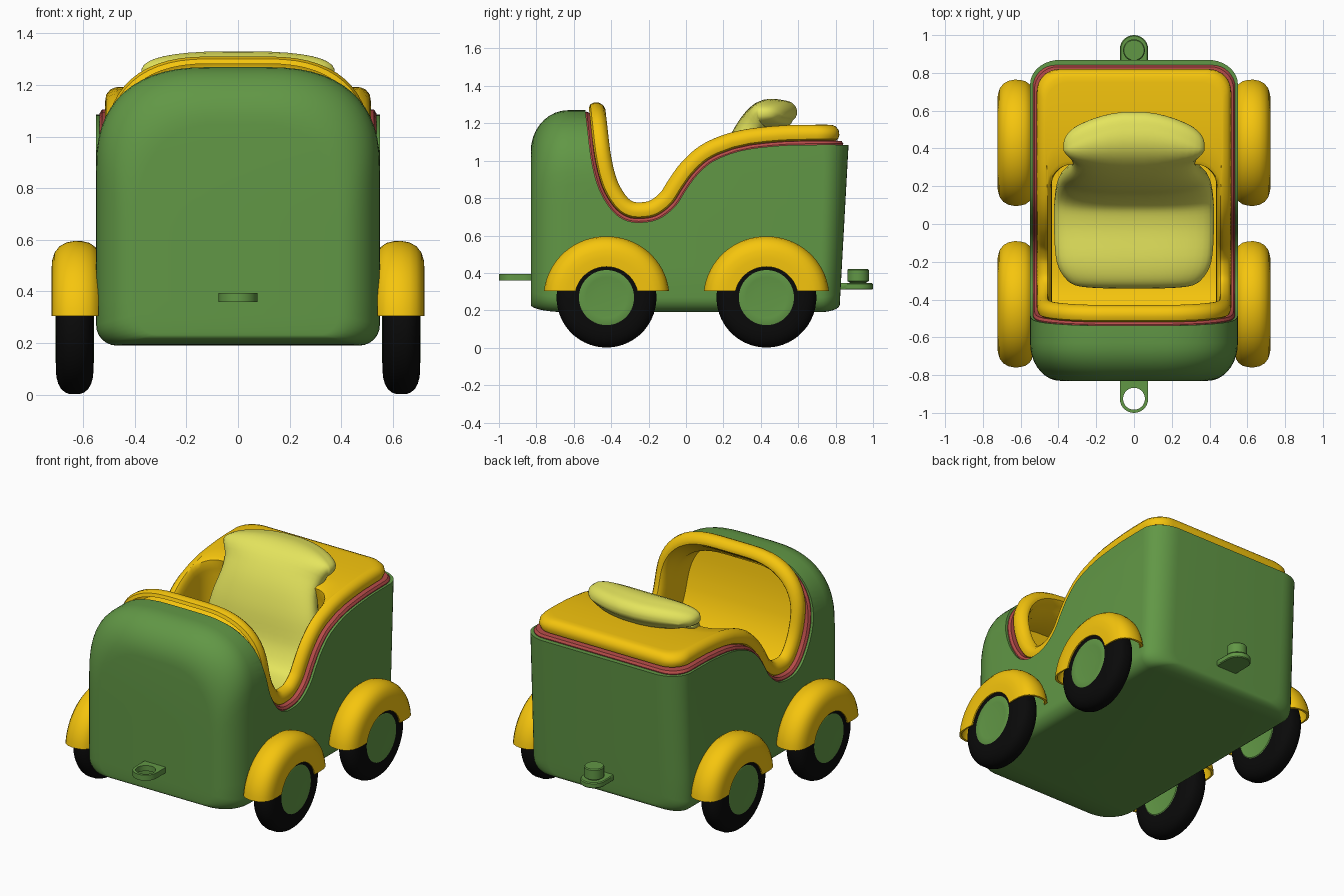
import bpy, bmesh
from math import sin, cos, pi, asin, copysign
from mathutils import Vector

if "Cube" in bpy.data.objects:
    bpy.data.objects.remove(bpy.data.objects["Cube"])


def material(name, rgb):
    m = bpy.data.materials.new(name)
    m.diffuse_color = (*rgb, 1)
    m.use_nodes = True
    m.node_tree.nodes["Principled BSDF"].inputs["Base Color"].default_value = m.diffuse_color
    return m


GREEN = material("green", (.12, .31, .06))
YELLOW = material("yellow", (.92, .56, .004))
LIME = material("lime", (.78, .78, .11))
RED = material("red", (.46, .07, .065))
BLACK = material("black", (.003, .003, .003))


def shade(o, angle=38):
    bpy.ops.object.select_all(action='DESELECT')
    o.select_set(True)
    bpy.context.view_layer.objects.active = o
    bpy.ops.object.shade_smooth_by_angle(angle=angle * pi / 180)


def loft(name, rings, mat=None, caps=(1, 1), wrap=False):
    """Skin closed rings; caps are strips joining point i with point n-1-i."""
    bm = bmesh.new()
    vs = [[bm.verts.new(p) for p in r] for r in rings]
    n = len(rings[0])
    for a, b in zip(vs, vs[1:] + (vs[:1] if wrap else [])):
        for i in range(n):
            j = (i + 1) % n
            bm.faces.new((a[i], a[j], b[j], b[i]))
    for use, r in zip(caps, (vs[0], vs[-1])):
        if use and not wrap:
            for i in range(n // 2 - 1):
                bm.faces.new((r[i], r[i + 1], r[n - 2 - i], r[n - 1 - i]))
    bmesh.ops.recalc_face_normals(bm, faces=bm.faces)
    me = bpy.data.meshes.new(name)
    bm.to_mesh(me)
    bm.free()
    o = bpy.data.objects.new(name, me)
    bpy.context.collection.objects.link(o)
    if mat:
        me.materials.append(mat)
    shade(o)
    return o


def spline(pts, k=8):
    """Catmull-Rom through points of any dimension."""
    p = [pts[0]] + list(pts) + [pts[-1]]
    out = []
    for a, b, c, d in zip(p, p[1:], p[2:], p[3:]):
        for t in (i / k for i in range(k)):
            out.append([.5 * (2*B + (C-A)*t + (2*A-5*B+4*C-D)*t*t + (3*B-A-3*C+D)*t**3)
                        for A, B, C, D in zip(a, b, c, d)])
    return out + [list(pts[-1])]


# Side profile of the body's cut edge, followed by arc length
EDGE = [Vector(p) for p in spline([
    (-.545, 1.33), (-.53, 1.2), (-.505, 1.0), (-.465, .85), (-.40, .74), (-.33, .685),
    (-.25, .67), (-.15, .688), (-.06, .755), (0, .845), (.06, .925), (.15, 1.0),
    (.3, 1.055), (.5, 1.08), (.68, 1.085), (.85, 1.085)])]
LEN = [0]
for a, b in zip(EDGE, EDGE[1:]):
    LEN.append(LEN[-1] + (b - a).length)
L = LEN[-1]


def at(s):
    i = max([0] + [k for k in range(len(EDGE) - 1) if LEN[k] <= s])
    return EDGE[i].lerp(EDGE[i + 1], (s - LEN[i]) / (LEN[i + 1] - LEN[i]))


def rim(d, front, rear, h, floor=None):
    """Ring on the cut edge: inset d at sides, front/rear at ends, raised by h.
    With a floor height, points behind the dip drop straight down to it."""
    w, e, r, sk, rs = .545 - d, L - rear, .12, L - .68, .4 - d
    rx = w * .8
    half = [(w - rx + rx * sin(k / 14 * pi / 2) ** .8,
             front + rs - rs * max(0, cos(k / 14 * pi / 2)) ** .8) for k in range(15)]
    half += [(w, front + rs + (sk - front - rs) * k / 36) for k in range(1, 37)]
    half += [(w, sk + (e - r - sk) * k / 6) for k in range(1, 7)]
    half += [(w - r + r * cos(k * pi / 16), e - r + r * sin(k * pi / 16)) for k in range(1, 9)]
    ring = []
    for x, s in half:
        t = (at(s + .03) - at(s - .03)).normalized()
        p = at(s) + h * Vector((-t.y, t.x))
        if floor and at(s).x > -.25:
            p = Vector((at(s).x, floor))
        ring.append((x, p.x, p.y))
    return ring + [(-x, y, z) for x, y, z in reversed(ring)]


# Green body: rounded block, cut by the side profile and hollowed
def station(y, w, z0, z1, rx, rz):
    half = [(w - .08 + .08 * sin(k * pi / 12), z0 + .08 - .08 * cos(k * pi / 12)) for k in range(7)]
    half += [(w, z0 + .08 + (z1 - rz - z0 - .08) * k / 6) for k in range(1, 6)]
    half += [(w - rx + rx * max(0, cos(k * pi / 28)) ** .8, z1 - rz + rz * sin(k * pi / 28) ** .8)
             for k in range(15)]
    lean = max(0, (y - .6) / .27) * .055
    ring = [(x, y - lean * (1.1 - z), z) for x, z in half]
    return ring + [(-x, y, z) for x, y, z in reversed(ring)]


stations = []
for k in range(10):
    b = k / 9 * pi / 2
    f = 1 - sin(b)
    w = .55 - .16 * f
    stations.append(station(-.83 + .2 * (1 - cos(b)), w, .19 + .04 * f, 1.27 - .22 * f, w * .82, .4))
stations.append(station(-.5, .55, .19, 1.27, .45, .4))
stations.append(station(-.3, .55, .19, 1.4, .2, .2))
for k in range(10):
    b = (1 - k / 9) * pi / 2
    f = 1 - sin(b)
    stations.append(station(.87 - .13 * (1 - cos(b)), .55 - .16 * f, .19 + .04 * f, 1.4, .1, .1))
body = loft("body", stations, GREEN)
low = [(p.x, p.y) for p in EDGE] + [(1.2, 1.085)]
prof = low + [(y, 2) for y, z in reversed(low)]
cutters = [loft("top_cutter", [[(x, y, z) for y, z in prof] for x in (-1, 1)]),
           loft("tub_cutter", [rim(.1, .13, .5, .06), rim(.1, .13, .5, 0), rim(.1, .13, .5, -.17, .50)])]
bpy.context.view_layer.objects.active = body
for c in cutters:
    c.hide_render = True
    m = body.modifiers.new("cut", 'BOOLEAN')
    m.operation, m.solver, m.object = 'DIFFERENCE', 'EXACT', c
    bpy.ops.object.modifier_apply(modifier=m.name)
for c in cutters:
    bpy.data.objects.remove(c)
shade(body)

# Red trim strip under the rim
loft("red_trim", [rim(d, d + .06, d, h) for d, h in
                  [(.012, -.015), (.009, .006), (.018, .02), (.06, .023), (.07, -.015)]], RED, wrap=True)

# Yellow rolled rim, rear deck and tub
rings = [rim(d, d - .005, d, h) for d, h in
         [(.055, .02), (.037, .03), (.03, .052), (.034, .078), (.05, .098), (.07, .106)]]
rings += [rim(.074 + .003 * k, .072 + .003 * k, .1 + .1 * k, .107) for k in range(5)]
rings += [rim(d, f, .52, h) for d, f, h in
          [(.094, .092, .098), (.104, .105, .075), (.108, .12, .04), (.11, .15, 0)]]
rings.append(rim(.11, .15, .52, -.15, .52))
loft("rim_and_tub", rings, YELLOW, caps=(0, 1))

# Seat: cushion, back and head roll as one sweep of (y, z, half width, half thickness)
path = spline([(-.32, .56, .29, .015), (-.30, .57, .35, .07), (-.2, .585, .41, .09), (0, .59, .425, .09),
               (.14, .64, .42, .09), (.23, .78, .40, .09), (.275, .98, .36, .09), (.33, 1.13, .325, .085),
               (.42, 1.235, .36, .087), (.52, 1.25, .375, .075), (.57, 1.247, .36, .055),
               (.592, 1.24, .31, .01)], 5)
rings = []
for i, (y, z, w, t) in enumerate(path):
    a, b = path[max(i - 1, 0)], path[min(i + 1, len(path) - 1)]
    tan = Vector((b[0] - a[0], b[1] - a[1])).normalized()
    ring = []
    for k in range(36):
        c, s = cos((k + .5) * pi / 18), sin((k + .5) * pi / 18)
        x, n = w * copysign(abs(c) ** .75, c), t * copysign(abs(s) ** .75, s)
        bend = .11 * (x / .37) ** 2 * max(0, min(1, (y - .36) / .14))
        ring.append((x, y - tan.y * n - bend, z + tan.x * n))
    rings.append(ring)
loft("seat", rings, LIME)


# Wheels and fenders
def lathe(name, prof, side, yc, zc, mat, wrap=False, n=48):
    loft(name, [[(side * x, yc + r * cos((k + .5) * 2 * pi / n), zc + r * sin((k + .5) * 2 * pi / n))
                 for k in range(n)] for x, r in prof], mat, wrap=wrap)


tire_half = [(.072, .14), (.073, .17), (.071, .2), (.064, .226), (.053, .246), (.037, .26), (.018, .267)]
TIRE = [(.633 - a, r) for a, r in tire_half] + [(.633 + a, r) for a, r in reversed(tire_half)]
HUB = [(.566, .06), (.563, .11), (.558, .144), (.562, .15), (.704, .15), (.707, .144), (.703, .11), (.70, .06)]
FENDER = [(.54, .285), (.553, .304), (.575, .32), (.605, .327), (.633, .328), (.665, .322),
          (.692, .307), (.711, .283), (.721, .25), (.723, .21), (.721, .165)]
FENDER_IN = [(.633 + (x - .633) * .9, r - .014 * (r > .2)) for x, r in FENDER]
for end, yc in (("front", -.425), ("rear", .43)):
    for tag, sx in (("right", 1), ("left", -1)):
        lathe(f"{end}_{tag}_tire", TIRE, sx, yc, .268, BLACK, wrap=True)
        lathe(f"{end}_{tag}_hub", HUB, sx, yc, .268, GREEN)
        arcs = []
        for k in range(33):
            ring = []
            for x, r in FENDER + FENDER_IN[::-1]:
                a0 = asin(.036 / r)
                a = a0 + (pi - 2 * a0) * k / 32
                ring.append((sx * x, yc + 1.025 * r * cos(a), .268 + r * sin(a)))
            arcs.append(ring)
        loft(f"{end}_{tag}_fender", arcs, YELLOW)


# Couplings: eye plate in front, peg plate at the rear
def circle(yc, r, z, n=32, root=None):
    ring = []
    for k in range(n):
        a = (k + .5) * 2 * pi / n
        x, y = r * cos(a), r * sin(a)
        if root and y * root > 0:                 # the half facing the body runs square into it
            m = max(abs(x), abs(y))
            x, y = x * r / m, y * .11 / m
        ring.append((x, yc + y, z))
    return ring


loft("front_coupling_eye", [circle(-.925, .058, .36), circle(-.925, .075, .36, root=1),
                            circle(-.925, .075, .395, root=1), circle(-.925, .058, .395)], GREEN, wrap=True)
loft("rear_coupling_plate", [circle(.925, r, z, root=-1) for r, z in
                             [(.07, .31), (.075, .315), (.075, .34), (.07, .346)]], GREEN)
loft("rear_coupling_peg", [circle(.92, r, z) for r, z in
                           [(.045, .34), (.045, .35), (.058, .356), (.058, .415), (.053, .421)]], GREEN)
